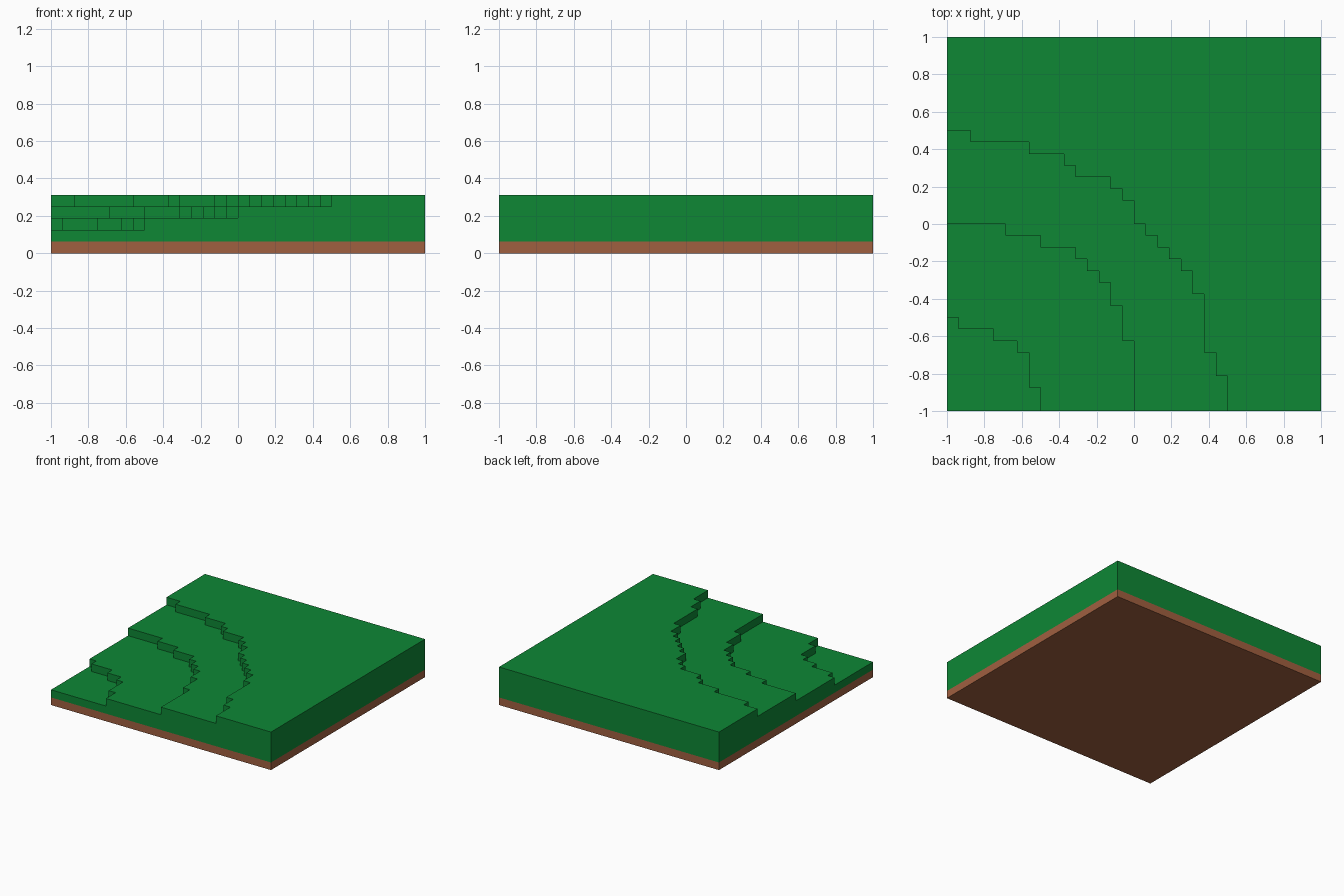
import bpy, bmesh

if "Cube" in bpy.data.objects:
    bpy.data.objects.remove(bpy.data.objects["Cube"])

U = 1 / 16      # one grid step; the slab is 32 x 32 steps
N = 32


def material(name, rgb):
    m = bpy.data.materials.new(name)
    m.diffuse_color = (*rgb, 1)
    m.use_nodes = True
    m.node_tree.nodes["Principled BSDF"].inputs["Base Color"].default_value = m.diffuse_color
    return m


def make_object(name, bm, mat):
    bmesh.ops.remove_doubles(bm, verts=bm.verts, dist=1e-5)
    me = bpy.data.meshes.new(name)
    bm.to_mesh(me)
    bm.free()
    me.materials.append(mat)
    ob = bpy.data.objects.new(name, me)
    bpy.context.collection.objects.link(ob)


def add_face(bm, pts):
    return bm.faces.new([bm.verts.new((x * U - 1, y * U - 1, z * U)) for x, y, z in pts])


def wall(bm, a, b, low, high):
    add_face(bm, [(*a, low), (*b, low), (*b, high), (*a, high)])


def stair_line(start_y, steps):
    """Stepped contour from the left edge to the front edge: go to x, then drop to y."""
    pts, y = [(0, start_y)], start_y
    for x, ny in steps:
        pts += [(x, y), (x, ny)]
        y = ny
    return pts


grass = material("grass green", (0.0044, 0.242, 0.036))
earth = material("earth brown", (0.352, 0.117, 0.051))

# Contours of the terraces, from the low corner outwards
contours = [
    [(0, 0)],
    stair_line(8, [(1, 7), (4, 6), (6, 5), (7, 2), (8, 0)]),
    stair_line(16, [(5, 15), (8, 14), (11, 13), (12, 12), (13, 11), (14, 9),
                    (15, 6), (16, 0)]),
    stair_line(24, [(2, 23), (7, 22), (10, 21), (11, 20), (14, 19), (15, 18),
                    (16, 16), (17, 15), (18, 14), (19, 13), (20, 12), (21, 10),
                    (22, 5), (23, 3), (24, 0)]),
    [(0, N), (N, N), (N, 0)],
]

# Grass terraces: tread, riser to the terrace below, and outer sides
bm = bmesh.new()
for k in range(4):
    inner, outer = contours[k], contours[k + 1][::-1]
    if k == 3:
        outer = [(N, 0), (N, N), (0, N)]
    top = k + 2
    loop = inner + outer
    add_face(bm, [(*p, top) for p in loop])
    for a, b in zip(inner, inner[1:]):
        wall(bm, a, b, top - 1, top)
    for a, b in zip(loop, loop[1:] + loop[:1]):
        if any(a[i] == b[i] == edge for i in (0, 1) for edge in (0, N)):
            wall(bm, a, b, 1, top)
make_object("grass_terraces", bm, grass)

# Earth slab underneath
bm = bmesh.new()
corners = [(0, 0), (N, 0), (N, N), (0, N)]
add_face(bm, [(*p, 0) for p in reversed(corners)])
for a, b in zip(corners, corners[1:] + corners[:1]):
    wall(bm, a, b, 0, 1)
make_object("earth_slab", bm, earth)
